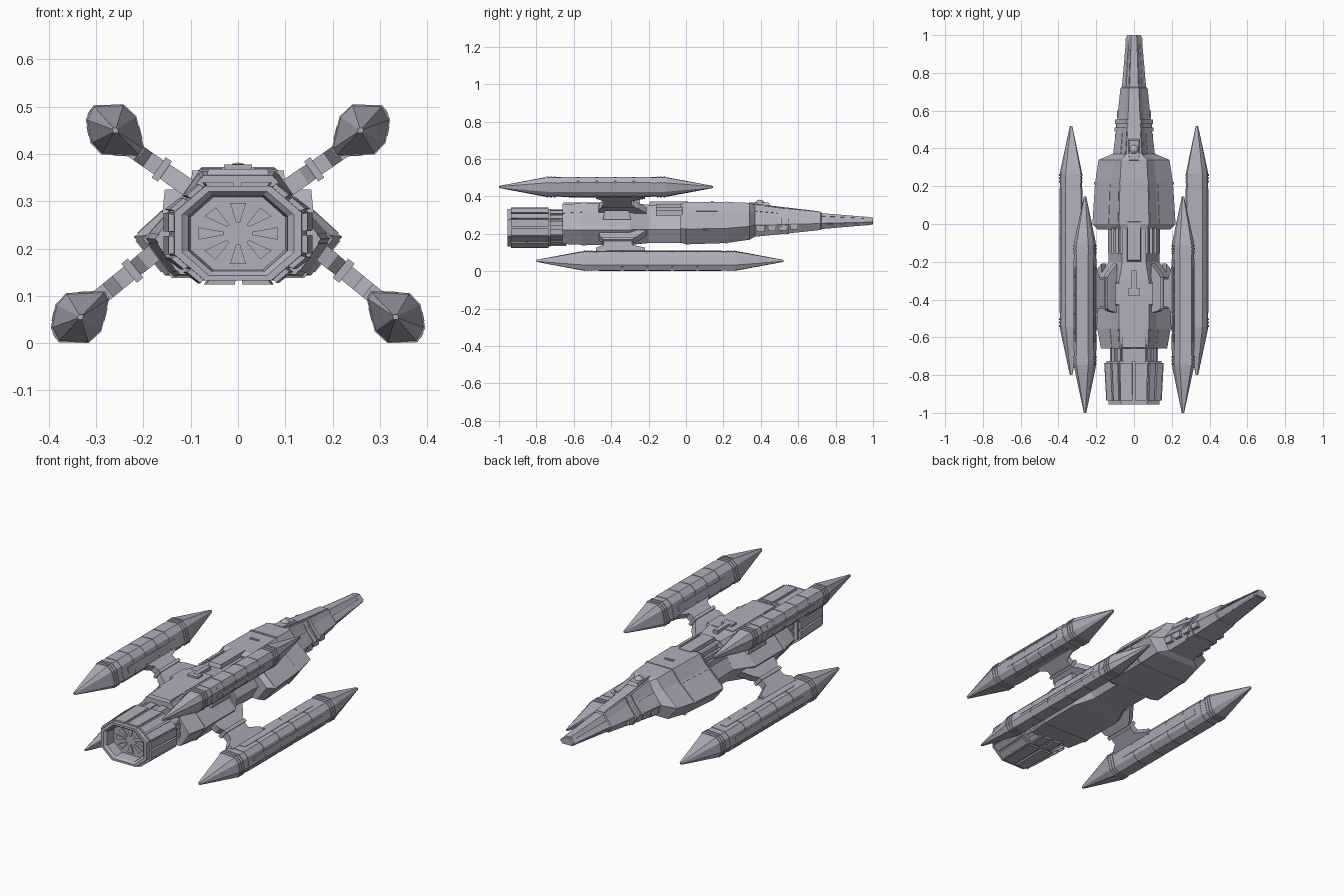
import bpy, bmesh, math
from mathutils import Vector

cube = bpy.data.objects.get("Cube")
if cube:
    bpy.data.objects.remove(cube, do_unlink=True)

# One hull colour
paint = bpy.data.materials.new("hull_grey")
paint.use_nodes = True
colour = (0.45, 0.43, 0.51, 1)
paint.diffuse_color = colour
bsdf = paint.node_tree.nodes["Principled BSDF"]
bsdf.inputs["Base Color"].default_value = colour
bsdf.inputs["Roughness"].default_value = 0.6


def loft(name, loops):
    """Skin a closed solid through equal-length loops of points."""
    bm = bmesh.new()
    rings = [[bm.verts.new(p) for p in loop] for loop in loops]
    n = len(rings[0])
    for lower, upper in zip(rings, rings[1:]):
        for i in range(n):
            j = (i + 1) % n
            bm.faces.new((lower[i], lower[j], upper[j], upper[i]))
    bm.faces.new(rings[0])
    bm.faces.new(rings[-1])
    bmesh.ops.recalc_face_normals(bm, faces=bm.faces)
    mesh = bpy.data.meshes.new(name)
    bm.to_mesh(mesh)
    bm.free()
    mesh.materials.append(paint)
    obj = bpy.data.objects.new(name, mesh)
    bpy.context.collection.objects.link(obj)
    return obj


def plate(name, first, last, i, a, b, lift):
    """Raised strip on facet i between two loops, from fraction a to b."""
    loops = []
    for loop in (first, last):
        mid = sum((Vector(p) for p in loop), Vector()) / len(loop)
        p, q = Vector(loop[i]), Vector(loop[(i + 1) % len(loop)])
        s, e = p.lerp(q, a), p.lerp(q, b)
        loops.append([mid.lerp(s, 0.9), mid.lerp(e, 0.9),
                      mid.lerp(e, lift), mid.lerp(s, lift)])
    return loft(name, loops)


def box(name, x, y, z, w, d, h, taper=1.0):
    def rect(zz, k):
        return [(x + u * w / 2 * k, y + v * d / 2 * k, zz)
                for u, v in ((-1, -1), (1, -1), (1, 1), (-1, 1))]
    return loft(name, [rect(z - h / 2, 1), rect(z + h / 2, taper)])


def hull_loop(y, width, top, bottom, crown=0.36):
    shape = [(crown, 1), (crown + 0.2, 0.75), (1, 0.36), (0.7, 0)]
    half = [(width * u, y, bottom + v * (top - bottom)) for u, v in shape]
    return half + [(-x, yy, z) for x, yy, z in reversed(half)]


def octagon(y, w, h, cz=0.232):
    half = [(0.52 * w, h), (w, 0.45 * h), (w, -0.45 * h), (0.52 * w, -h)]
    return ([(x, y, cz + z) for x, z in half]
            + [(-x, y, cz + z) for x, z in reversed(half)])


# Main hull: rear block, waist, forward block
rear = [hull_loop(-0.66, 0.175, 0.355, 0.145, 0.42), hull_loop(-0.54, 0.197, 0.365, 0.14, 0.4),
        hull_loop(-0.3, 0.197, 0.365, 0.14, 0.4), hull_loop(-0.2, 0.135, 0.355, 0.15, 0.46)]
loft("rear_hull", rear)
loft("waist", [hull_loop(-0.22, 0.135, 0.352, 0.15, 0.46),
               hull_loop(0.02, 0.14, 0.352, 0.15, 0.46)])
forward = [hull_loop(-0.03, 0.19, 0.36, 0.155), hull_loop(0, 0.22, 0.37, 0.143),
           hull_loop(0.21, 0.207, 0.37, 0.15), hull_loop(0.34, 0.188, 0.365, 0.168),
           hull_loop(0.37, 0.115, 0.355, 0.185)]
loft("forward_hull", forward)
loft("rear_seam_band", [hull_loop(y, 0.2, 0.367, 0.138, 0.4) for y in (-0.555, -0.535)])
loft("forward_seam_band", [hull_loop(y, 0.211, 0.373, 0.147) for y in (0.21, 0.222)])

# Nose with stepped collars
nose = [hull_loop(0.36, 0.112, 0.358, 0.183), hull_loop(0.5, 0.094, 0.338, 0.197),
        hull_loop(0.72, 0.072, 0.317, 0.22), hull_loop(0.725, 0.064, 0.31, 0.225),
        hull_loop(0.98, 0.042, 0.289, 0.247), hull_loop(1.0, 0.036, 0.286, 0.25)]
loft("nose", nose)
for y, w in ((0.49, 0.104), (0.53, 0.1)):
    loft("nose_collar", [hull_loop(y, w, 0.338, 0.198), hull_loop(y + 0.022, w, 0.336, 0.2)])
loft("nose_tip", [hull_loop(0.965, 0.045, 0.291, 0.245), hull_loop(0.99, 0.043, 0.29, 0.246)])
for facet in (0, 1, 2, 4, 5, 6):
    plate("nose_panel", nose[0], nose[1], facet, 0.15, 0.85, 1.03)
    plate("nose_front_panel", nose[3], nose[4], facet, 0.2, 0.8, 1.06)
plate("nose_spine", nose[0], nose[2], 7, 0.12, 0.88, 1.04)
for side in (1, -1):
    for i in range(4):
        box("nose_vent", side * (0.092 - 0.006 * i), 0.4 + 0.06 * i, 0.225 + 0.004 * i,
            0.03, 0.04, 0.03)

# Raised armour on the hull blocks
for facet in (0, 1, 2, 4, 5, 6):
    plate("forward_armour", forward[1], forward[2], facet, 0.1, 0.9, 1.015)
    plate("rear_armour", rear[0], rear[1], facet, 0.12, 0.88, 1.015)

# Dorsal details
box("dorsal_spine", 0, -0.09, 0.36, 0.075, 0.22, 0.026, 0.92)
box("rear_deck", 0, -0.48, 0.362, 0.13, 0.36, 0.012, 0.97)
box("deck_mast_base", 0, -0.36, 0.37, 0.06, 0.04, 0.016)
box("deck_mast", 0, -0.3, 0.37, 0.024, 0.11, 0.018)
box("forward_hatch", 0, 0.14, 0.371, 0.05, 0.012, 0.008)
box("turret_base", 0, 0.39, 0.36, 0.06, 0.12, 0.016, 0.85)
bpy.ops.mesh.primitive_uv_sphere_add(segments=12, ring_count=8, radius=0.027,
                                     location=(0, 0.395, 0.355))
turret = bpy.context.object
turret.name = "turret_dome"
turret.data.materials.append(paint)
for side in (1, -1):
    for x in (0.068, 0.09, 0.112):
        box("waist_pipe", side * x, -0.09, 0.345 - (x - 0.068) * 0.8, 0.014, 0.14, 0.03)
    box("pylon_machinery", side * 0.125, -0.37, 0.3, 0.07, 0.15, 0.05, 0.85)
    box("deck_edge_block", side * 0.085, -0.37, 0.345, 0.03, 0.14, 0.04, 0.8)

# Engine neck and ribs
neck = [octagon(-0.75, 0.118, 0.092), octagon(-0.64, 0.118, 0.092)]
loft("engine_neck", neck)
for facet in range(8):
    for a in (0.1, 0.6):
        plate("neck_rib", neck[0], neck[1], facet, a, a + 0.3, 1.07)

# Engine bell: outer wall, lip and recess in one skin
outer = [octagon(-0.725, 0.146, 0.1), octagon(-0.955, 0.134, 0.1)]
loft("engine_bell", outer + [octagon(-0.955, 0.118, 0.089),
                             octagon(-0.945, 0.105, 0.081), octagon(-0.895, 0.1, 0.077)])
petals = [octagon(-0.735, 0.146, 0.1), octagon(-0.935, 0.136, 0.1)]
for facet in range(8):
    for a in (0.04, 0.54):
        plate("bell_petal", petals[0], petals[1], facet, a, a + 0.4, 1.08)

# Radial wedges inside the recess
for k in range(8):
    angle = k * math.pi / 4

    def wedge(y):
        pts = []
        for r, spread in ((0.35, 0.14), (1, 0.2), (1, -0.2), (0.35, -0.14)):
            t = angle + spread
            pts.append((0.085 * r * math.cos(t), y, 0.232 + 0.066 * r * math.sin(t)))
        return pts
    loft("recess_wedge", [wedge(-0.894), wedge(-0.902)])

# Four pods on pylons
POD = [(0.017, 0.055), (0.044, 0.03), (0.061, -0.04), (0.053, -0.055),
       (-0.03, -0.051), (-0.053, -0.027), (-0.063, 0.023), (-0.047, 0.053)]


def pod(label, side, up, cx, cz, back, front):
    def loop(y, k=0.95):
        return [(side * (cx - u * k), y, cz + up * v * k) for u, v in POD]

    cone = 0.255
    b, f = back + cone, front - cone
    loft(label + "_pod", [loop(back, 0.1), loop(back + 0.02, 0.17), loop(b - 0.02, 0.9),
                          loop(b), loop(f), loop(f + 0.02, 0.9),
                          loop(front - 0.02, 0.17), loop(front, 0.1)])
    # End rings
    for start, step in ((b, 1), (f, -1)):
        for i in range(3):
            y = start + step * 0.018 * i
            loft(label + "_pod_ring", [loop(y, 1.0), loop(y + step * 0.01, 1.0)])
    # Armour bands between the rings
    count = 5
    span = (f - b - 0.14) / count
    for i in range(count):
        y = b + 0.07 + span * i
        loft(label + "_pod_band", [loop(y + 0.006, 0.985), loop(y + span - 0.006, 0.985)])
    # Long strips on the inner, outer and flat facets
    for facet in (1, 3, 5, 6):
        plate(label + "_pod_strip", loop(b + 0.12), loop(f - 0.12), facet, 0.3, 0.7, 1.08)


def pylon(label, side, start, end):
    p, q = Vector(start), Vector(end)
    across = Vector((-(q - p).y, (q - p).x)).normalized()
    stations = [(0, -0.47, -0.21, 0.019), (0.3, -0.46, -0.26, 0.019),
                (0.42, -0.44, -0.29, 0.018), (0.42, -0.45, -0.28, 0.026),
                (0.52, -0.45, -0.28, 0.026), (0.52, -0.44, -0.29, 0.018),
                (0.7, -0.44, -0.29, 0.018), (0.85, -0.48, -0.22, 0.018),
                (1, -0.48, -0.22, 0.018)]
    loops = []
    for t, y0, y1, thick in stations:
        c = p.lerp(q, t)
        lo, hi = c - across * thick, c + across * thick
        loops.append([(side * lo.x, y0, lo.y), (side * lo.x, y1, lo.y),
                      (side * hi.x, y1, hi.y), (side * hi.x, y0, hi.y)])
    loft(label + "_pylon", loops)


for side, word in ((1, "left"), (-1, "right")):
    pod(word + "_upper", side, 1, 0.259, 0.45, -1.0, 0.145)
    pod(word + "_lower", side, -1, 0.333, 0.055, -0.8, 0.52)
    pylon(word + "_upper", side, (0.1, 0.325), (0.23, 0.415))
    pylon(word + "_lower", side, (0.16, 0.205), (0.295, 0.095))
